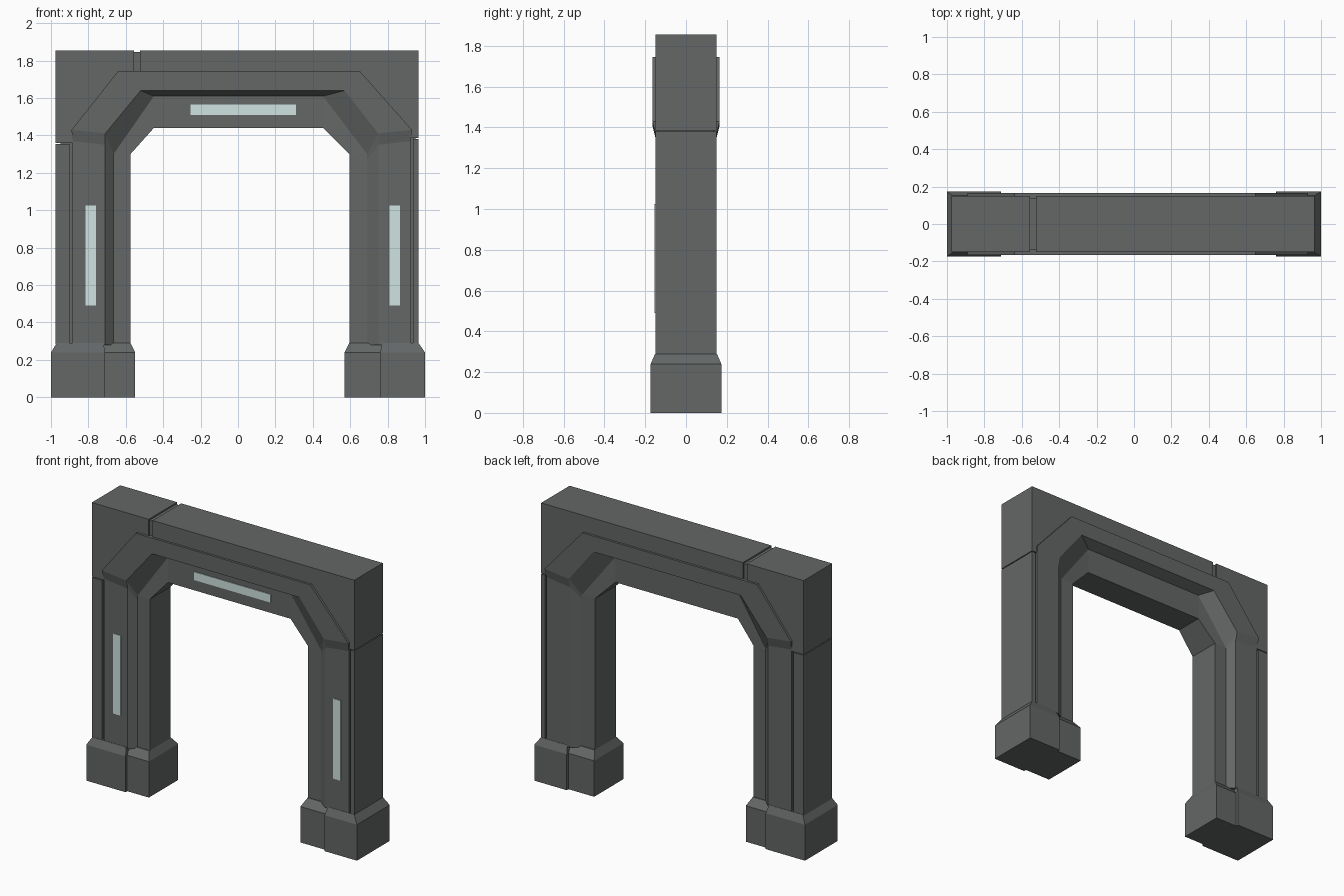
import bpy, bmesh

if "Cube" in bpy.data.objects:
    bpy.data.objects.remove(bpy.data.objects["Cube"])


def material(name, rgb):
    m = bpy.data.materials.new(name)
    m.diffuse_color = (*rgb, 1)
    m.use_nodes = True
    m.node_tree.nodes["Principled BSDF"].inputs["Base Color"].default_value = m.diffuse_color
    return m


STEEL = material("dark grey steel", (0.125, 0.135, 0.133))
GLOW = material("pale cyan light", (0.62, 0.77, 0.75))


def mesh_object(name, rings, mat):
    """Loft equal-length vertex rings and cap both ends."""
    bm = bmesh.new()
    vs = [[bm.verts.new(p) for p in r] for r in rings]
    n = len(rings[0])
    for a, b in zip(vs, vs[1:]):
        for i in range(n):
            j = (i + 1) % n
            bm.faces.new((a[i], a[j], b[j], b[i]))
    bm.faces.new(vs[0])
    bm.faces.new(vs[-1])
    bmesh.ops.recalc_face_normals(bm, faces=bm.faces)
    me = bpy.data.meshes.new(name)
    bm.to_mesh(me)
    bm.free()
    me.materials.append(mat)
    ob = bpy.data.objects.new(name, me)
    bpy.context.collection.objects.link(ob)
    return ob


def prism(name, outline, y0, y1, mat=STEEL):
    """Extrude an x/z outline along y."""
    return mesh_object(name, [[(x, y, z) for x, z in outline] for y in (y0, y1)], mat)


def box(name, x0, x1, y0, y1, z0, z1, mat=STEEL):
    return prism(name, [(x0, z0), (x1, z0), (x1, z1), (x0, z1)], y0, y1, mat)


def foot(name, bottom, top, z1=0.24, z2=0.29):
    """Block with a chamfered top; bottom/top = (x0, x1, half depth)."""
    def ring(r, z):
        x0, x1, d = r
        return [(x0, -d, z), (x1, -d, z), (x1, d, z), (x0, d, z)]
    return mesh_object(name, [ring(bottom, 0), ring(bottom, z1), ring(top, z2)], STEEL)


# Arch: cross-section lofted around the opening
# each station: band outer, band inner, recess edge, opening edge (x, z), band depth, recess depth
stations = [
    ((-.885, .28), (-.71, .28), (-.665, .28), (-.575, .28), .150, .11),
    ((-.885, 1.37), (-.71, 1.35), (-.665, 1.27), (-.575, 1.27), .150, .11),
    ((-.89, 1.43), (-.71, 1.41), (-.665, 1.30), (-.575, 1.30), .165, .11),
    ((-.64, 1.745), (-.52, 1.64), (-.45, 1.61), (-.45, 1.44), .165, .095),
    ((.65, 1.745), (.57, 1.64), (.455, 1.61), (.455, 1.44), .165, .095),
    ((.93, 1.43), (.75, 1.41), (.69, 1.30), (.595, 1.30), .165, .11),
    ((.925, 1.37), (.75, 1.35), (.69, 1.27), (.595, 1.27), .150, .11),
    ((.925, .28), (.75, .28), (.69, .28), (.595, .28), .150, .11),
]
rings = []
for *pts, band, recess in stations:
    depth = (band, band, recess, recess)
    front = [(x, -d, z) for (x, z), d in zip(pts, depth)]
    back = [(x, d, z) for (x, z), d in zip(pts, depth)]
    rings.append(front + back[::-1])
mesh_object("arch_band", rings, STEEL)

# Outer leg strips, with a shadow gap beside the band
box("left_outer_leg", -.975, -.90, -.15, .15, .285, 1.355)
box("left_leg_core", -.95, -.80, -.135, .135, .28, 1.40)
box("right_outer_leg", .936, .965, -.15, .15, .285, 1.38)
box("right_leg_core", .80, .95, -.135, .135, .28, 1.42)

# Corner blocks and top beam
prism("left_corner_block", [(-.975, 1.36), (-.975, 1.855), (-.555, 1.855), (-.555, 1.72),
                            (-.62, 1.72), (-.87, 1.42), (-.87, 1.36)], -.15, .15)
prism("right_corner_beam", [(-.525, 1.72), (-.525, 1.855), (.965, 1.855), (.965, 1.386),
                            (.91, 1.386), (.91, 1.42), (.63, 1.72)], -.15, .15)
box("beam_groove", -.56, -.52, -.14, .14, 1.70, 1.845)

# Feet: deeper outer half and slimmer inner half
foot("left_foot_outer", (-1, -.71, .173), (-.97, -.72, .152))
foot("left_foot_inner", (-.72, -.55, .155), (-.72, -.575, .115))
foot("right_foot_outer", (.76, 1, .173), (.77, .965, .152))
foot("right_foot_inner", (.57, .77, .155), (.595, .77, .115))

# Light strips on the front
for name, x0, x1, z0, z1, y in (
        ("left_leg_light", -.815, -.76, .49, 1.025, -.15),
        ("right_leg_light", .81, .865, .49, 1.025, -.15),
        ("lintel_light", -.255, .31, 1.51, 1.565, -.095)):
    box(name, x0, x1, y - .004, y + .003, z0, z1, GLOW)
